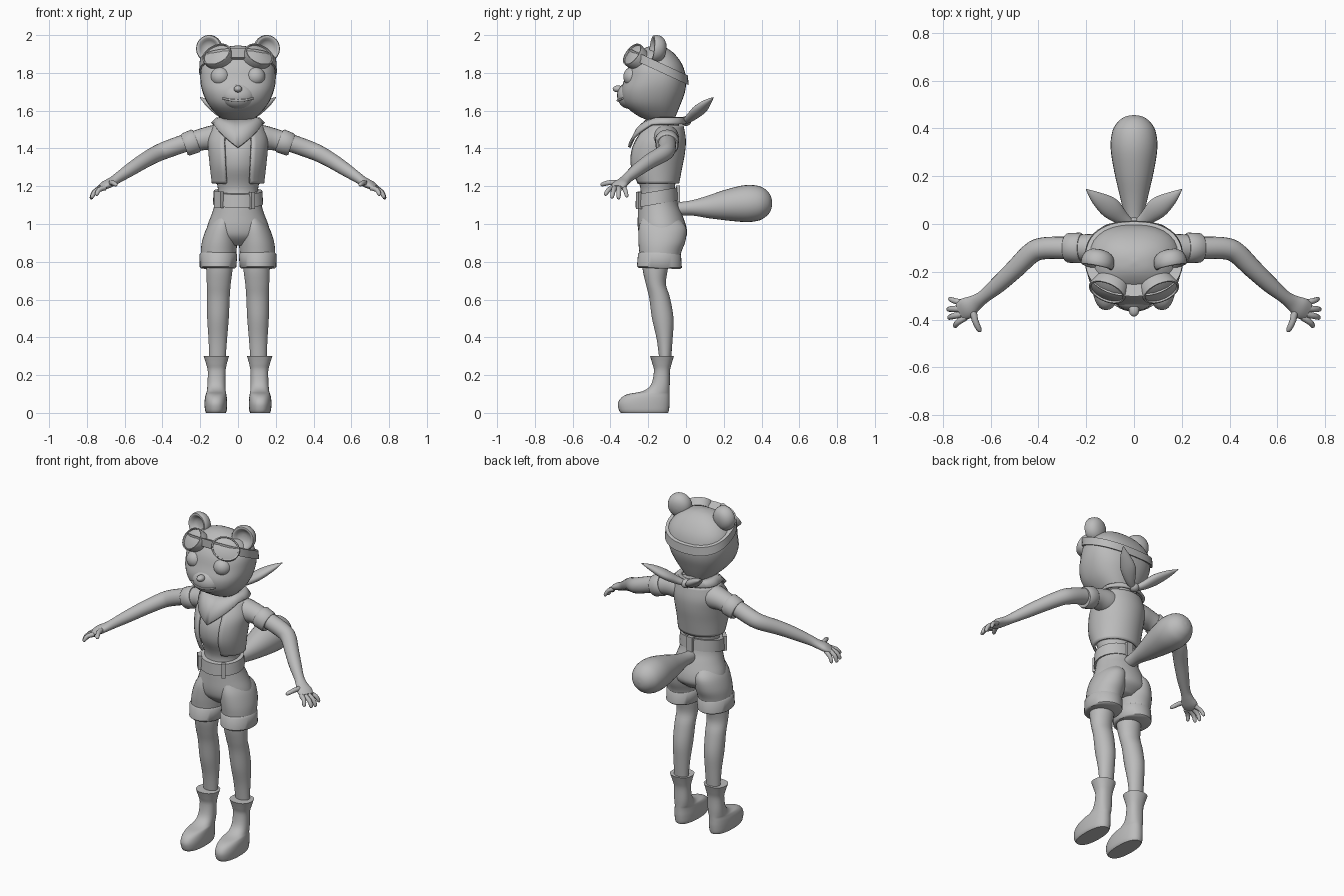
import bpy, bmesh, math
from mathutils import Vector, Matrix

if "Cube" in bpy.data.objects:
    bpy.data.objects.remove(bpy.data.objects["Cube"])

grey = bpy.data.materials.new("plain_grey")
grey.use_nodes = True
grey.diffuse_color = (0.5, 0.5, 0.5, 1)
grey.node_tree.nodes["Principled BSDF"].inputs["Base Color"].default_value = (0.5, 0.5, 0.5, 1)


def finish(name, bm, thick=0):
    bmesh.ops.recalc_face_normals(bm, faces=bm.faces[:])
    me = bpy.data.meshes.new(name)
    bm.to_mesh(me)
    bm.free()
    me.materials.append(grey)
    me.shade_smooth()
    me.set_sharp_from_angle(angle=math.radians(45))
    ob = bpy.data.objects.new(name, me)
    bpy.context.collection.objects.link(ob)
    if thick:
        mod = ob.modifiers.new("thickness", "SOLIDIFY")
        mod.thickness = thick
        mod.offset = 0
    return ob


def skin(name, rows, closed=True, caps=True, thick=0):
    """Join rows of points into a surface."""
    bm = bmesh.new()
    grid = [[bm.verts.new(p) for p in row] for row in rows]
    n = len(rows[0])
    for a, b in zip(grid, grid[1:]):
        for i in range(n if closed else n - 1):
            j = (i + 1) % n
            bm.faces.new((a[i], a[j], b[j], b[i]))
    if caps:
        bm.faces.new(grid[0])
        bm.faces.new(grid[-1])
    return finish(name, bm, thick)


def smooth(keys, steps):
    """Catmull-Rom interpolation of key rings."""
    out = []
    for i in range(len(keys) - 1):
        p0, p1 = keys[max(i - 1, 0)], keys[i]
        p2, p3 = keys[i + 1], keys[min(i + 2, len(keys) - 1)]
        for k in range(steps):
            t = k / steps
            out.append([b + t / 2 * (c - a + t * (2 * a - 5 * b + 4 * c - d + t * (3 * (b - c) + d - a)))
                        for a, b, c, d in zip(p0, p1, p2, p3)])
    return out + [list(keys[-1])]


def power(v, e):
    return math.copysign(abs(v) ** (2 / e), v)


def zloft(name, rings, steps=4, n=32, e=2.0, tilt=0, gap=0, cx=0, thick=0):
    """Stack of rings (z, front y, back y, half width, centre x offset)."""
    rows = []
    angles = [gap + (2 * math.pi - 2 * gap) * i / n for i in range(n + 1 if gap else n)]
    for z, front, back, rx, *off in smooth(rings, steps):
        cy, ry = (front + back) / 2, (back - front) / 2
        x0 = cx * off[0] if off else 0
        row = []
        for a in angles:
            dy = -ry * power(math.cos(a), e)
            row.append((x0 + rx * power(math.sin(a), e), cy + dy, z + tilt * dy))
        rows.append(row)
    return skin(name, rows, not gap, not gap, thick)


def tube(name, pts, s=1, steps=4, n=20):
    """Sweep along (x, y, z, horizontal radius, vertical radius)."""
    keys = smooth([p if len(p) == 5 else (*p, p[3]) for p in pts], steps)
    centres = [Vector((s * k[0], k[1], k[2])) for k in keys]
    rows = []
    for i, k in enumerate(keys):
        t = (centres[min(i + 1, len(keys) - 1)] - centres[max(i - 1, 0)]).normalized()
        u = t.cross(Vector((0, 0, 1))).normalized()
        v = u.cross(t)
        rows.append([centres[i] + u * k[3] * math.cos(a) + v * k[4] * math.sin(a)
                     for a in (2 * math.pi * j / n for j in range(n))])
    return skin(name, rows)


def disc(name, c, normal, across, ru, rv, profile, s=1, steps=2):
    """Oval turned form; profile is (offset along normal, scale)."""
    flip = Vector((s, 1, 1))
    c, w, u = Vector(c) * flip, (Vector(normal) * flip).normalized(), Vector(across) * flip
    u = (u - w * u.dot(w)).normalized()
    v = w.cross(u)
    rows = [[c + w * h + u * ru * k * math.cos(a) + v * rv * k * math.sin(a)
             for a in (2 * math.pi * j / 32 for j in range(32))]
            for h, k in smooth(profile, steps)]
    return skin(name, rows)


def ball(name, c, r):
    bm = bmesh.new()
    bmesh.ops.create_uvsphere(bm, u_segments=24, v_segments=16, radius=1,
                              matrix=Matrix.Translation(c) @ Matrix.Diagonal((*r, 1)))
    return finish(name, bm)


def box(name, c, size, turn):
    bm = bmesh.new()
    bmesh.ops.create_cube(bm, size=1, matrix=Matrix.Translation(c) @ Matrix.Rotation(turn, 4, "Z")
                          @ Matrix.Diagonal((*size, 1)))
    return finish(name, bm)


# Head and face
zloft("head", [(1.54, -.17, -.07, .06), (1.57, -.25, -.055, .1), (1.63, -.325, -.03, .155),
               (1.7, -.345, -.005, .188), (1.77, -.325, 0, .2), (1.84, -.303, -.018, .19),
               (1.9, -.26, -.06, .14), (1.935, -.21, -.11, .07), (1.945, -.165, -.155, .005)], e=2.4)
ball("muzzle", (0, -.3, 1.68), (.09, .065, .07))
ball("nose", (0, -.36, 1.715), (.022, .028, .018))
tube("mouth", [(-.08, -.335, 1.665, .005), (-.045, -.353, 1.657, .006), (0, -.362, 1.654, .006),
               (.045, -.353, 1.657, .006), (.08, -.335, 1.665, .005)], n=8)

# Goggle strap
zloft("goggle_strap", [(1.808, -.303, .014, .206), (1.858, -.303, .01, .203)], steps=1, n=48, e=2.4, tilt=-.46)

# Torso, jacket and scarf
zloft("shirt", [(1.1, -.25, -.05, .115), (1.17, -.24, -.06, .106), (1.22, -.25, -.055, .112),
                (1.3, -.285, -.04, .125), (1.38, -.288, -.025, .132), (1.45, -.26, -.02, .14),
                (1.51, -.21, -.03, .12), (1.545, -.17, -.05, .07), (1.58, -.16, -.06, .06)])
zloft("jacket", [(1.215, -.262, -.043, .132), (1.3, -.3, -.027, .142), (1.38, -.301, -.012, .15),
                 (1.45, -.272, -.008, .152), (1.52, -.215, -.02, .125)], gap=.48, thick=.014)
scarf = [[], [], []]
for i in range(48):
    a = 2 * math.pi * i / 48
    near = max(0, 1 - min(a, 2 * math.pi - a) / 1.2)
    inner = Vector((.085 * math.sin(a), -.11 - .085 * math.cos(a), 1.56))
    outer = Vector((.138 * math.sin(a), -.11 - (.19 if near else .11) * math.cos(a), 1.53 - .125 * near))
    for row, p in zip(scarf, (inner, (inner + outer) / 2 + Vector((0, -.012 * near, .012)), outer)):
        row.append(p)
skin("scarf", scarf, caps=False, thick=.014)
ball("scarf_knot", (0, 0, 1.545), (.03, .028, .026))

# Belt with loops
zloft("belt", [(1.105, -.268, -.042, .133), (1.175, -.264, -.046, .129)], steps=1, tilt=.17)
for name, a, w in (("right_buckle", -.87, .055), ("left_loop", .6, .024), ("back_loop", math.pi, .04)):
    dy = -.113 * math.cos(a)
    box("belt_" + name, (.133 * math.sin(a), -.155 + dy, 1.14 + .17 * dy), (w, .022, .088), a)

# Shorts seat and tail
zloft("shorts_seat", [(1.15, -.25, -.05, .118), (1.1, -.253, -.04, .125), (1.05, -.255, -.02, .14),
                      (.98, -.255, .003, .165), (.93, -.24, 0, .16), (.885, -.19, -.05, .09)])
tube("tail", [(0, -.04, 1.08, .035), (0, .03, 1.085, .04), (0, .12, 1.09, .06), (0, .22, 1.1, .083),
              (0, .32, 1.108, .098), (0, .39, 1.11, .09), (0, .43, 1.11, .065), (0, .45, 1.11, .035),
              (0, .456, 1.11, .003)], n=28)

for s, side in ((1, "left_"), (-1, "right_")):
    # Eyes, ears and lenses
    ball(side + "eye", (s * .092, -.28, 1.78), (.052, .052, .052))
    disc(side + "ear", (.15, -.15, 1.927), (.2, -1, .1), (1, 0, 0), .07, .073,
         [(-.045, .01), (-.04, .5), (-.02, .88), (.01, 1), (.03, .93), (.028, .75), (.005, .45), (0, .01)], s)
    disc(side + "goggle_lens", (.107, -.272, 1.888), (.4, -.72, .58), (.85, .3, -.35), .083, .068,
         [(-.03, .92), (.01, 1), (.02, .97), (.02, .89), (.012, .87), (.022, .5), (.025, .01)], s, 1)

    # Scarf tails
    tube(side + "scarf_tail", [(.005, -.005, 1.542, .015), (.05, .025, 1.565, .03, .022),
                               (.1, .068, 1.602, .044, .026), (.155, .108, 1.64, .028, .018),
                               (.2, .145, 1.67, .002)], s)

    # Sleeves and arms
    tube(side + "sleeve", [(.07, -.11, 1.455, .07), (.13, -.105, 1.455, .068), (.19, -.1, 1.448, .058),
                           (.25, -.1, 1.43, .055)], s)
    tube(side + "sleeve_cuff", [(.218, -.1, 1.443, .058), (.226, -.1, 1.44, .064),
                                (.275, -.1, 1.421, .062), (.284, -.1, 1.418, .056)], s, 1, 28)
    tube(side + "arm", [(.2, -.1, 1.45, .048), (.29, -.1, 1.425, .047), (.38, -.102, 1.393, .046),
                        (.43, -.122, 1.372, .044), (.5, -.19, 1.333, .04), (.57, -.255, 1.288, .035),
                        (.63, -.305, 1.248, .028), (.665, -.33, 1.225, .034, .024),
                        (.7, -.352, 1.207, .045, .022), (.728, -.367, 1.192, .038, .013)], s)

    # Fingers and thumb
    for finger, base, tip, r in (("little_finger", (.72, -.33, 1.193), (.772, -.312, 1.14), .011),
                                 ("ring_finger", (.73, -.355, 1.19), (.778, -.357, 1.13), .012),
                                 ("middle_finger", (.722, -.378, 1.19), (.775, -.393, 1.135), .012),
                                 ("index_finger", (.705, -.39, 1.192), (.75, -.43, 1.15), .012),
                                 ("thumb", (.675, -.35, 1.215), (.642, -.452, 1.205), .013)):
        b, t = Vector(base), Vector(tip)
        path = [(*(b.lerp(t, k) + Vector((.008, 0, .01)) * math.sin(k * math.pi)), r * w)
                for k, w in ((0, 1.2), (.5, 1.05), (.85, .9), (.96, .6), (1, .1))]
        tube(side + finger, path, s, 2, 10)

    # Shorts legs with turned-up cuffs
    zloft(side + "shorts_leg", [(1.03, -.235, -.04, .05, .075), (.98, -.25, .001, .08, .085),
                                (.91, -.252, -.003, .093, .097), (.85, -.247, -.025, .094, .103),
                                (.79, -.242, -.035, .09, .105)], cx=s)
    zloft(side + "shorts_cuff", [(.765, -.252, -.03, .09, .106), (.772, -.26, -.022, .097, .106),
                                 (.838, -.254, -.026, .1, .104), (.848, -.246, -.034, .093, .104)],
          steps=1, cx=s, tilt=-.03)

    # Legs and boots
    zloft(side + "leg", [(.82, -.235, -.085, .07, .098), (.75, -.228, -.098, .069, .099),
                         (.68, -.212, -.106, .063, .102), (.61, -.195, -.085, .06, .104),
                         (.5, -.18, -.066, .057, .106), (.39, -.155, -.071, .049, .107),
                         (.27, -.14, -.08, .042, .109)], cx=s)
    zloft(side + "boot", [(0, -.345, -.095, .052, .117), (.015, -.355, -.09, .058, .117),
                          (.05, -.36, -.087, .06, .117), (.08, -.343, -.087, .058, .117),
                          (.1, -.305, -.087, .054, .116), (.115, -.23, -.087, .05, .115),
                          (.15, -.185, -.086, .048, .114), (.22, -.17, -.085, .047, .113),
                          (.26, -.178, -.076, .055, .114), (.3, -.19, -.064, .067, .115)],
          cx=s, e=2.3)
